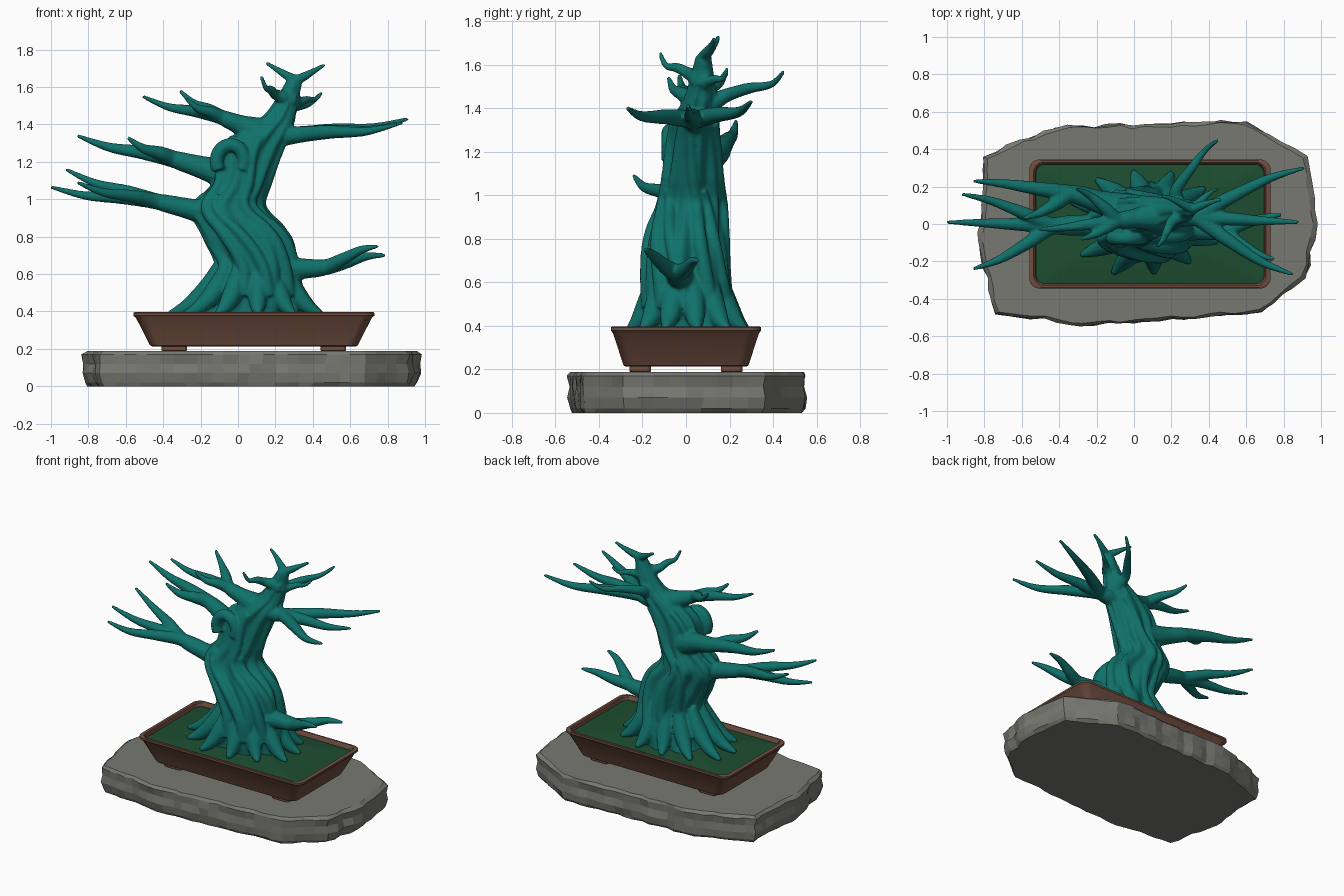
import bpy, bmesh, math, random
from mathutils import Vector

if "Cube" in bpy.data.objects:
    bpy.data.objects.remove(bpy.data.objects["Cube"])

random.seed(4)


def material(name, rgb):
    m = bpy.data.materials.new(name)
    m.diffuse_color = (*rgb, 1)
    m.use_nodes = True
    m.node_tree.nodes["Principled BSDF"].inputs["Base Color"].default_value = m.diffuse_color
    return m


def loft(bm, rings):
    """Skin a list of equal-length closed rings and cap both ends."""
    vs = [[bm.verts.new(p) for p in r] for r in rings]
    n = len(vs[0])
    for a, b in zip(vs, vs[1:]):
        for i in range(n):
            j = (i + 1) % n
            bm.faces.new((a[i], a[j], b[j], b[i]))
    bm.faces.new(vs[0][::-1])
    bm.faces.new(vs[-1])


def finish(bm, name, mat, angle=None):
    bmesh.ops.recalc_face_normals(bm, faces=bm.faces)
    me = bpy.data.meshes.new(name)
    bm.to_mesh(me)
    bm.free()
    ob = bpy.data.objects.new(name, me)
    bpy.context.collection.objects.link(ob)
    me.materials.append(mat)
    if angle:
        bpy.ops.object.select_all(action='DESELECT')
        ob.select_set(True)
        bpy.context.view_layer.objects.active = ob
        bpy.ops.object.shade_smooth_by_angle(angle=math.radians(angle))
    return ob


def spline(pts, steps):
    """Catmull-Rom through points of any dimension."""
    p = [pts[0]] + list(pts) + [pts[-1]]
    out = []
    for i in range(1, len(p) - 2):
        for s in range(steps):
            t = s / steps
            out.append([0.5 * (2 * b + (c - a) * t + (2 * a - 5 * b + 4 * c - d) * t * t
                               + (3 * b - a - 3 * c + d) * t ** 3)
                        for a, b, c, d in zip(p[i - 1], p[i], p[i + 1], p[i + 2])])
    return out + [list(pts[-1])]


def tube(bm, pts, steps=8, sides=12):
    """Tapered tube through (x, y, z, radius) points."""
    path = spline(pts, steps)
    pos = [Vector(q[:3]) for q in path]
    normal, rings = Vector((0.31, 0.52, 0.79)), []
    for i, q in enumerate(path):
        t = (pos[min(i + 1, len(pos) - 1)] - pos[max(i - 1, 0)]).normalized()
        normal = (normal - t * normal.dot(t)).normalized()
        side = t.cross(normal)
        rings.append([pos[i] + q[3] * (normal * math.cos(a) + side * math.sin(a))
                      for a in (2 * math.pi * k / sides for k in range(sides))])
    loft(bm, rings)


# rock slab: rough outline, subdivided and jittered, stacked in layers
outline = [(-.80, .37), (-.42, .52), (.60, .55), (.72, .48), (.93, .36), (.98, 0), (.92, -.29),
           (.68, -.48), (-.28, -.54), (-.74, -.48), (-.83, -.1)]


def jitter():
    return random.uniform(-.007, .007)


edge = []
for (ax, ay), (bx, by) in zip(outline, outline[1:] + outline[:1]):
    n = max(2, round(math.hypot(bx - ax, by - ay) / .07))
    edge += [(ax + (bx - ax) * k / n + jitter(), ay + (by - ay) * k / n + jitter()) for k in range(n)]
bm = bmesh.new()
loft(bm, [[(x * s + jitter(), y * s + jitter(), z) for x, y in edge]
          for z, s in ((0, .965), (.02, .985), (.07, 1), (.12, .99), (.17, 1), (.188, .975))])
finish(bm, "rock_slab", material("stone", (.19, .19, .17)))

# pot, feet and soil
PX = .085


def rounded(hx, hy, r, z, cx=PX, cy=0, n=6):
    return [(cx + sx * (hx - r) + r * math.cos(a), cy + sy * (hy - r) + r * math.sin(a), z)
            for q, (sx, sy) in enumerate(((1, 1), (-1, 1), (-1, -1), (1, -1)))
            for a in ((q + k / n) * math.pi / 2 for k in range(n + 1))]


clay = material("clay", (.16, .075, .05))
bm = bmesh.new()
loft(bm, [rounded(h, h - .3 + .035 * (.645 - h) / .1, .055, z) for h, z in
          ((.54, .212), (.555, .218), (.63, .365), (.645, .378), (.645, .392),
           (.638, .396), (.622, .396), (.615, .39), (.6, .33))])
finish(bm, "pot", clay, 35)
for sx in (-1, 1):
    for sy in (-1, 1):
        bm = bmesh.new()
        loft(bm, [rounded(h, h - .018, .02, z, PX + sx * .425, sy * .21)
                  for h, z in ((.062, .186), (.068, .192), (.068, .22))])
        finish(bm, "pot_foot", clay, 35)
bm = bmesh.new()
loft(bm, [rounded(.605, .305, .04, .335)] +
     [rounded(.617 * s, .317 * s, .04 * s, .396 - .028 * s * s) for s in (1, .8, .55, .3, .05)])
finish(bm, "moss_soil", material("moss", (.012, .075, .03)), 40)

# trunk: stacked fluted ellipses (x, y, z, half width, half depth)
tree = bmesh.new()
trunk = spline([(.06, .02, .35, .27, .2), (.11, 0, .6, .20, .185), (.05, 0, .8, .22, .175),
                (-.05, .02, .95, .185, .15), (.01, .03, 1.08, .15, .13), (.06, .04, 1.25, .165, .115),
                (.14, .05, 1.36, .14, .1), (.23, .07, 1.46, .08, .07), (.30, .08, 1.64, .035, .035)], 7)
loft(tree, [[(x + rx * f * math.cos(a), y + ry * f * math.sin(a), z)
             for a, f in ((a, 1 + .06 * math.sin(7 * a - 5 * z) + .04 * math.sin(12 * a + 4 * z))
                          for a in (2 * math.pi * k / 72 for k in range(72)))]
            for x, y, z, rx, ry in trunk])

# twisted ridges running up the trunk
for k in range(10):
    last, pts = (27, 42)[k % 2], []
    for i in range(4, last + 1, 3):
        x, y, z, rx, ry = trunk[i]
        u = (i - 4) / (last - 4)
        a = math.radians(36 * k - 55 * u)
        pts.append((x + .97 * rx * math.cos(a), y + .97 * ry * math.sin(a), z, .038 * (1 - .5 * u)))
    tube(tree, pts, 4)

# burl arch on the front of the upper trunk
tube(tree, [(-.04 + .075 * math.cos(a), -.075, 1.2 + .09 * math.sin(a), .038)
            for a in (math.pi * k / 6 for k in range(-1, 8))], 3)

# surface roots spreading over the soil
for k in range(12):
    a = math.radians(30 * k + 8)
    reach = random.uniform(.92, 1.05)
    ex, ey = .05 + .42 * reach * math.cos(a), .015 + .29 * reach * math.sin(a)
    tube(tree, [(.1 + (ex - .1) * s, ey * (s + .14 * (1 - s)), z, r) for s, z, r in
                ((.4, .66, .035), (.54, .53, .055), (.77, .43, .042), (1, .385, .014))])


# boughs: one bough leaves the trunk, splits at a fork and tapers to upturned tips
def bough(r, start, fork, *tips, sag=.02):
    s, f = Vector(start), Vector(fork)
    for tip in map(Vector, tips):
        d = tip - f
        p1 = f + d * .33 + Vector((0, d.y * .06, -.2 * sag))
        p2 = f + d * .68 + Vector((0, d.y * .10, -sag))
        tube(tree, [(*p, w) for p, w in ((s, r * 1.7), (s.lerp(f, .5), r * 1.15), (f, r * .85),
                                         (p1, r * .68), (p2, r * .45), (tip, .010))])


bough(.052, (-.05, 0, .90), (-.42, -.01, .985), (-1, .01, 1.065), (-.92, .16, 1.16), (-.86, -.24, 1.09))
bough(.056, (-.02, .07, 1.12), (-.33, .16, 1.21), (-.86, .23, 1.34), (-.59, .03, 1.33))
bough(.048, (.10, .04, 1.36), (-.08, .02, 1.435), (-.51, -.03, 1.55), (-.31, .19, 1.58), (-.28, -.08, 1.54))
bough(.054, (.12, .05, 1.33), (.32, .04, 1.345), (.91, .3, 1.43), (.88, .01, 1.41), (.85, -.27, 1.40))
bough(.038, (.22, .07, 1.40), (.23, .19, 1.46), (.45, .45, 1.57), sag=.025)
bough(.03, (.25, .07, 1.48), (.33, .10, 1.52), (.45, .19, 1.57))
bough(.034, (.28, .08, 1.52), (.31, .08, 1.63), (.15, .15, 1.73), (.465, .13, 1.72), sag=0)
bough(.034, (.28, .07, 1.53), (.20, .01, 1.56), (.125, -.12, 1.655), sag=.03)
bough(.052, (.18, -.02, .62), (.46, -.04, .635), (.75, -.19, .75), (.79, .05, .70), sag=-.015)

# fuse everything into one smooth tree
ob = finish(tree, "bonsai_tree", material("bark_teal", (.005, .165, .145)))
rm = ob.modifiers.new("fuse", 'REMESH')
rm.mode, rm.voxel_size, rm.use_smooth_shade = 'VOXEL', .008, True
sm = ob.modifiers.new("soften", 'SMOOTH')
sm.factor, sm.iterations = .5, 5
